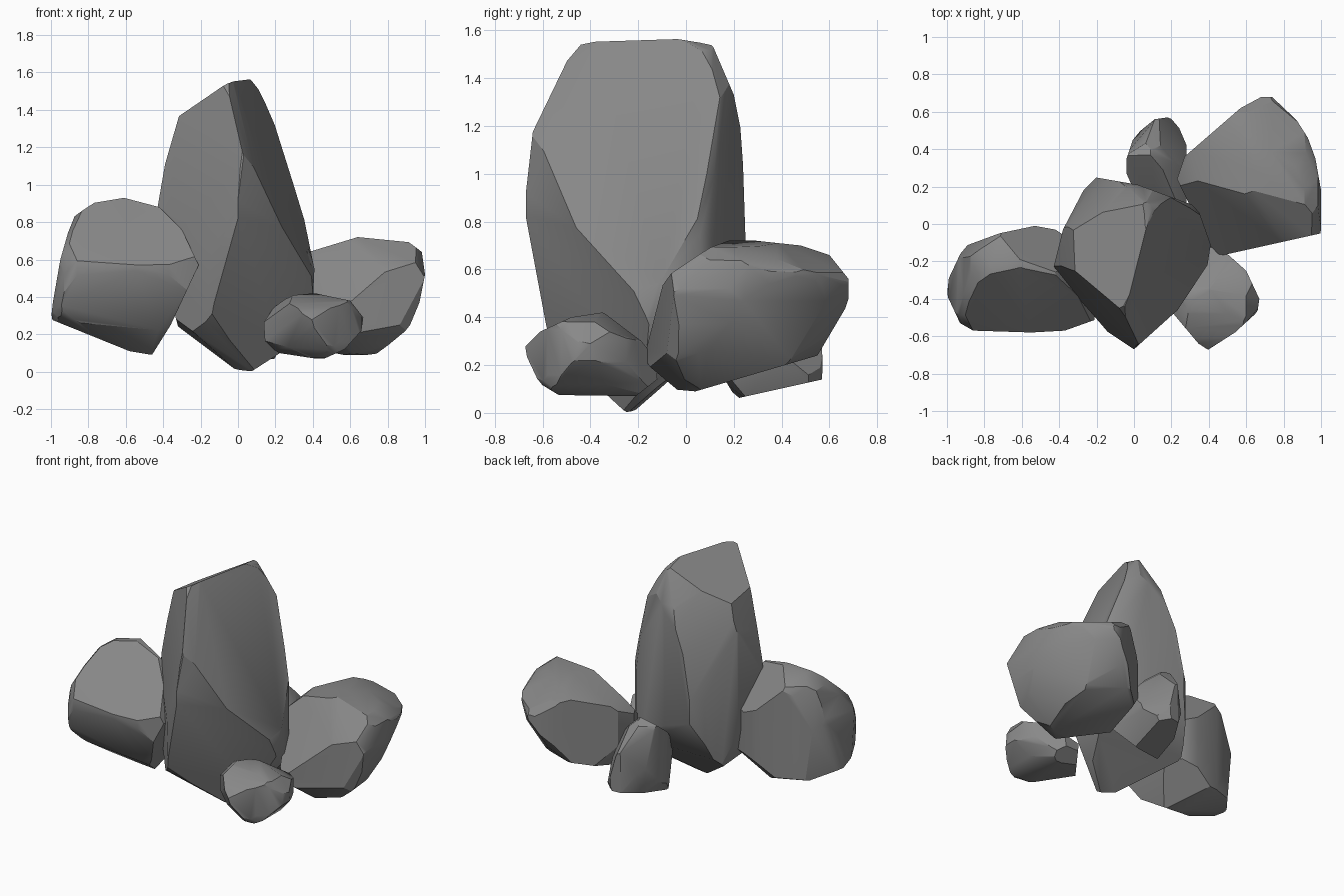
import bpy, bmesh
from math import sin, cos, radians
from mathutils import Vector

# Stone colour
stone = bpy.data.materials.new("stone grey")
stone.diffuse_color = (0.25, 0.25, 0.25, 1)


def slanted(dx, dy, tilt):
    """Right axis, up axis and origin for carving from a corner (dx, dy)."""
    away = Vector((dx * sin(radians(40)), dy * cos(radians(40)), 0))
    up = Vector((0, 0, cos(radians(tilt)))) - away * sin(radians(tilt))
    right = Vector((0, 0, 1)).cross(away)
    return right * 1.05, up * 1.05, Vector((0, 0, 0.79))


# Directions from which the rocks are carved
VIEWS = {
    "front": (Vector((1, 0, 0)), Vector((0, 0, 1)), Vector()),
    "side": (Vector((0, 1, 0)), Vector((0, 0, 1)), Vector()),
    "top": (Vector((1, 0, 0)), Vector((0, 1, 0)), Vector()),
    "corner": slanted(1, -1, 25),
    "rear": slanted(-1, 1, 25),
    "under": slanted(1, 1, -30),
}


def slice_off(bm, point, normal, centre):
    """Cut away the side of a plane that faces away from the rock's centre."""
    if normal.dot(centre - point) > 0:
        normal = -normal
    bmesh.ops.bisect_plane(bm, geom=bm.verts[:] + bm.edges[:] + bm.faces[:], dist=1e-5,
                           plane_co=point, plane_no=normal, clear_outer=True)
    rim = [e for e in bm.edges if e.is_boundary]
    if rim:
        bmesh.ops.holes_fill(bm, edges=rim, sides=0)


def rock(name, centre, facets=(), **outlines):
    """Chisel a block along its outlines; None leaves a gap in an outline."""
    centre = Vector(centre)
    bm = bmesh.new()
    bmesh.ops.create_cube(bm, size=4)
    for view, outline in outlines.items():
        right, up, origin = VIEWS[view]
        for p, q in zip(outline, outline[1:]):
            if p and q:
                slice_off(bm, origin + right * p[0] + up * p[1],
                          (right * (q[1] - p[1]) - up * (q[0] - p[0])).normalized(), centre)
    for a, b, c in facets:
        a, b, c = Vector(a), Vector(b), Vector(c)
        slice_off(bm, a, (b - a).cross(c - a).normalized(), centre)
    # rebuild as a clean closed hull
    hull = bmesh.new()
    for v in bm.verts:
        hull.verts.new(v.co)
    bm.free()
    bmesh.ops.remove_doubles(hull, verts=hull.verts[:], dist=0.006)
    out = bmesh.ops.convex_hull(hull, input=hull.verts[:])
    loose = {g for g in out["geom_interior"] + out["geom_unused"]
             if isinstance(g, bmesh.types.BMVert)}
    bmesh.ops.delete(hull, geom=list(loose), context="VERTS")
    bmesh.ops.recalc_face_normals(hull, faces=hull.faces[:])
    for f in hull.faces:
        f.smooth = True
    mesh = bpy.data.meshes.new(name)
    hull.to_mesh(mesh)
    hull.free()
    mesh.set_sharp_from_angle(angle=radians(30))
    mesh.materials.append(stone)
    bpy.context.collection.objects.link(bpy.data.objects.new(name, mesh))


# Tall standing stone in the middle
rock("tall_rock", (0, -0.2, 0.75),
     facets=[((0.09, 0.08, 1.57), (-0.03, -0.43, 1.53), (0.42, -0.13, 0.5))],
     front=[(-.32, .24), (-.43, .65), (-.43, .88), (-.39, 1.11), (-.30, 1.42), (-.19, 1.5),
            (.04, 1.59), (.09, 1.56), (.23, 1.32), (.31, 1.12), (.38, .84), (.41, .58),
            (.40, .37), (.24, .11), (.07, 0), (-.03, .01), (-.32, .24)],
     side=[(.26, .6), (.265, .78), (.25, 1.08), (.2, 1.33), (.11, 1.54), (-.2, 1.59),
           (-.44, 1.54), (-.55, 1.41), (-.64, 1.18), (-.68, .83), (-.65, .5), (-.59, .33),
           (-.27, 0), (-.21, .01), (-.11, .1), (.12, .3), (.26, .6)],
     top=[(-.17, .28), (.02, .21), (.25, .17), (.35, .06), (.41, -.11), (.39, -.24), (.30, -.4),
          (0, -.67), (-.18, -.55), (-.43, -.23), (-.38, -.03), (-.27, .18), (-.17, .28)],
     corner=[(-.14, -.75), (-.45, -.57), (-.46, -.04), (-.44, .31), (-.39, .5), (.11, .67),
             (.23, .45), (.27, .13), (.32, -.4)],
     rear=[(.32, -.5), (.14, -.61), (-.06, -.51), None, (-.32, -.02), (-.29, .19),
           (-.23, .49), (-.12, .63), (.03, .74), (.2, .79), (.33, .77), (.39, .46), (.45, .05)],
     under=[(-.33, -.43), (-.22, -.72), (-.12, -.72), None, (-.3, .31), (-.18, .55),
            (-.08, .65), (.03, .67), (.16, .49), (.25, .25), (.3, -.02)])

# Broad boulder on the left, with a sloping front that turns under half way down
rock("left_boulder", (-0.62, -0.3, 0.5),
     facets=[((-.74, -.25, .92), (-.42, -.575, .57), (-.8, -.575, .59)),
             ((-.8, -.58, .54), (-.4, -.58, .54), (-.6, -.45, .24))],
     front=[(-1, .28), (-.99, .37), (-.95, .6), (-.91, .74), (-.85, .89), (-.61, .93),
            (-.42, .88), (-.30, .76), (-.21, .57), (-.36, .25), (-.46, .09), (-.58, .11),
            (-1, .28)],
     top=[(-.24, -.15), (-.42, -.03), (-.53, -.01), (-.72, -.05), (-.91, -.12), (-.99, -.29),
          (-1, -.38), (-.93, -.53), (-.86, -.57), (-.55, -.58), (-.37, -.57), (-.23, -.52)],
     corner=[(-.44, .08), (-.56, .22), (-.69, .23), (-.8, .18), (-.9, .07), (-.98, -.04),
             (-1.02, -.24), (-.99, -.3), (-.79, -.48), (-.55, -.59), (-.45, -.58)],
     rear=[(.49, .06), (.86, -.04), (.95, -.16), (1.02, -.31), (1.01, -.43), (.96, -.55),
           (.89, -.63), (.73, -.68), (.5, -.65), (.33, -.5)],
     under=[(.3, -.13), (.45, -.14), (.52, -.25), (.58, -.49), (.55, -.86), (.33, -.86),
            (.04, -.76), (-.04, -.67)])

# Broad boulder on the right
rock("right_boulder", (0.62, 0.2, 0.4),
     front=[(.41, .65), (.64, .72), (.94, .69), (.98, .66), (1, .52), (.97, .37), (.92, .25),
            (.84, .15), (.75, .09), (.62, .09), (.51, .09)],
     side=[(-.17, .29), (-.10, .53), (0, .67), (.08, .71), (.2, .73), (.48, .7), (.6, .66),
           (.68, .56), (.68, .46), (.55, .24), (.04, .09), (-.07, .1), (-.16, .16), (-.17, .29)],
     top=[(.46, -.17), (.4, -.11), (.23, .24), (.27, .36), (.57, .62), (.7, .69), (.73, .69),
          (.86, .57), (.93, .46), (.97, .35), (1, .18), (1, -.05), (.46, -.17)],
     corner=[(.37, -.17), (.5, -.08), (.69, -.02), (.79, -.03), (.92, -.11), (.98, -.25),
             (.82, -.55), (.73, -.67), (.58, -.77), (.43, -.77), (.3, -.7)],
     rear=[(-.29, -.23), (-.53, .03), (-.73, .12), (-.86, .05), (-.98, -.1), (-.95, -.25),
           (-.83, -.42), (-.69, -.53)],
     under=[(-.76, .05), (-.64, .24), (-.44, .3), (-.05, .3), (-.02, .27), (.06, -.1),
            (-.01, -.21), (-.14, -.36), (-.47, -.4), (-.68, -.21), (-.76, .05)])

# Small stone at the back
rock("back_stone", (0.13, 0.36, 0.32),
     front=[(.29, .25), (.19, .06)],
     side=[(.57, .26), (.57, .14), (.21, .06), (.18, .11)],
     top=[(0, .18), (-.04, .27), (-.04, .35), (0, .47), (.11, .56), (.18, .57), (.25, .54),
          (.28, .48), (.28, .3)],
     corner=[(.1, -.06), (.31, -.08), (.4, -.16)],
     rear=[(-.29, -.26), (-.12, -.36), (-.06, -.46), (-.06, -.58), (-.11, -.74), (-.27, -.74),
           (-.46, -.72), (-.49, -.64), (-.45, -.49), (-.36, -.31), (-.29, -.26)],
     under=[(.04, -.07), (.12, 0), (.21, 0), (.26, -.07), (.28, -.25), (.24, -.4), (.14, -.52),
            (.03, -.46), (-.09, -.37)])

# Small stone at the front
rock("front_stone", (0.42, -0.43, 0.22),
     front=[(.12, .28), (.17, .35), (.3, .41), (.41, .42), (.6, .38), (.67, .29), (.66, .22),
            (.57, .12), (.45, .065), (.22, .1), (.14, .15), (.12, .28)],
     side=[(-.69, .26), (-.61, .34), (-.48, .4), (-.35, .42), (-.25, .37), (-.13, .27),
           (-.12, .14), (-.21, .07), (-.55, .075), (-.63, .13), (-.69, .2), (-.69, .26)],
     top=[(.12, -.42), (.19, -.52), (.27, -.64), (.34, -.69), (.4, -.67), (.54, -.58),
          (.66, -.47), (.67, -.4), (.6, -.25), (.51, -.17)],
     corner=[(-.14, -.7), (-.14, -.61), (-.05, -.53), (.13, -.51), (.22, -.54), (.31, -.68),
             (.27, -.76), (.19, -.85), (.07, -.92), (-.02, -.89), (-.11, -.79), (-.14, -.7)],
     under=[(-.33, -.43), (-.35, -.62), (-.68, -.67), (-.74, -.6), (-.77, -.49), (-.76, -.37),
            (-.71, -.29), (-.5, -.31), (-.33, -.43)])
